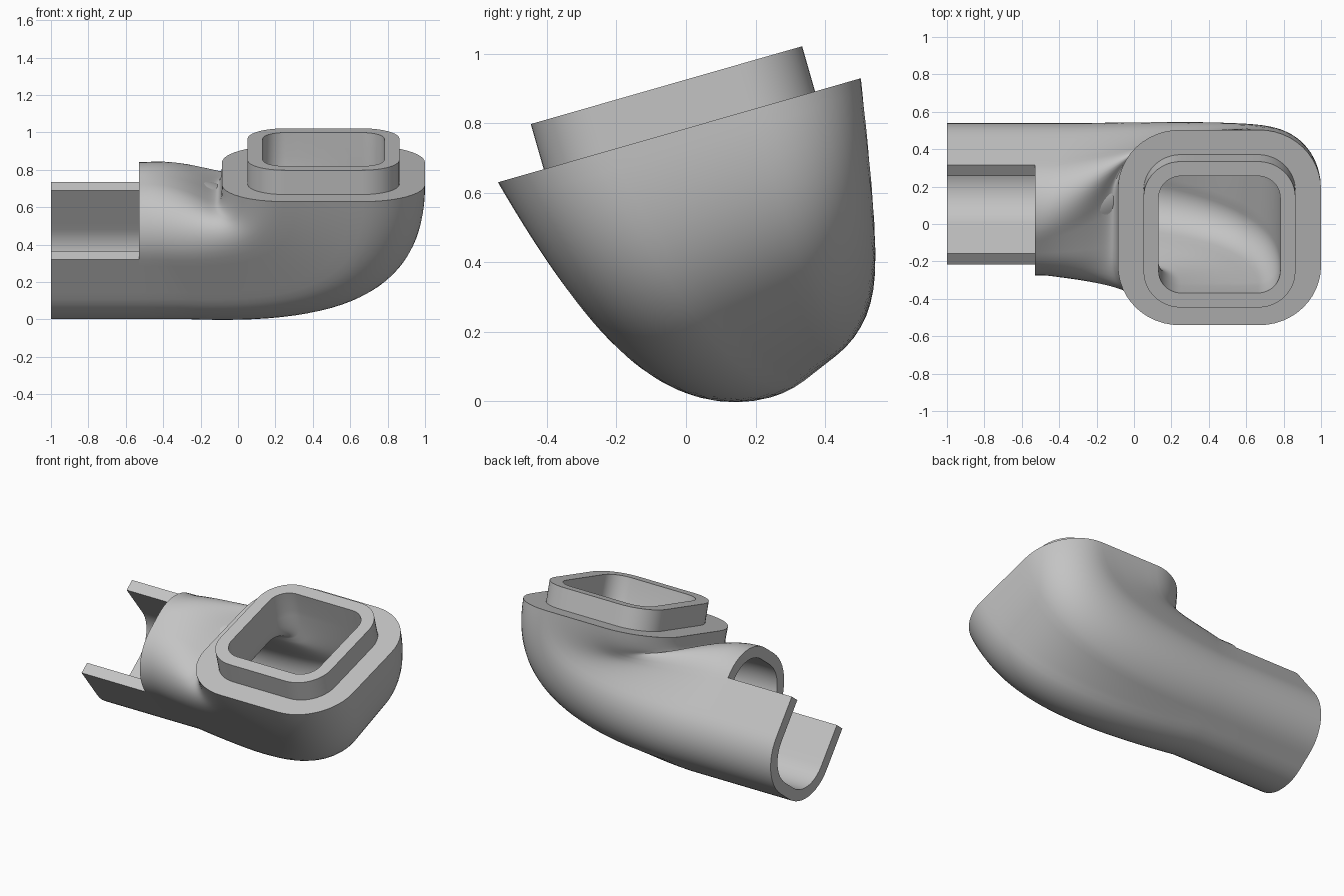
import bpy, bmesh, math
from mathutils import Vector

cube = bpy.data.objects.get("Cube")
if cube:
    bpy.data.objects.remove(cube, do_unlink=True)

ARC, FLAT, STEPS = 12, 5, 28
CUT_X, END_X = -0.53, -1.0

# Tube frame: opening direction leans to the front
lean, tilt = math.radians(38), math.radians(16)
tube_up = Vector((0, -math.sin(lean), math.cos(lean)))
tube_side = Vector((0, math.cos(lean), math.sin(lean)))
tube_centre = Vector((0, 0.132, 0.422))

# Outlet frame: tilted square flange
out_normal = Vector((0, -math.sin(tilt), math.cos(tilt)))
out_side = Vector((0, math.cos(tilt), math.sin(tilt)))
out_centre = Vector((0.457, -0.019, 0.78))

grey = bpy.data.materials.new("plain grey")
grey.use_nodes = True
colour = (0.55, 0.55, 0.55, 1)
grey.diffuse_color = colour
grey.node_tree.nodes["Principled BSDF"].inputs["Base Color"].default_value = colour


def rounded(half_side, half_up, r):
    """Rounded rectangle as (side, up) points, from the lower right corner."""
    corners = []
    for i, (sx, sy) in enumerate(((1, -1), (-1, -1), (-1, 1), (1, 1))):
        centre = Vector((sx * (half_side - r), sy * (half_up - r)))
        angles = [-math.pi / 2 * (i + k / ARC) for k in range(ARC + 1)]
        corners.append([centre + r * Vector((math.cos(a), math.sin(a))) for a in angles])
    points = []
    for i, corner in enumerate(corners):
        nxt = corners[(i + 1) % 4][0]
        points += corner
        points += [corner[-1].lerp(nxt, k / (FLAT + 1)) for k in range(1, FLAT + 1)]
    return points


def tube_ring(shape, x):
    return [tube_centre + tube_side * s + tube_up * u + Vector((x, 0, 0)) for s, u in shape]


def outlet_ring(shape, height):
    return [out_centre + out_side * s - Vector((u, 0, 0)) + out_normal * height
            for s, u in shape]


def elbow(shape, end, min_rise):
    """Rings sweeping from the cut end of the tube up to the outlet."""
    paths = []
    for a, b in zip(tube_ring(shape, CUT_X), end):
        start = a.copy()
        start.x = -0.5 + 0.25 * (b.x + 0.085) / 1.085
        drift = out_side * (b - a).dot(out_side) / 3
        rise = max(0.68 * (b - a).dot(out_normal), min_rise)
        p1 = start + Vector((0.76 * (b.x - start.x), 0, 0)) + drift
        p2 = b - drift - out_normal * rise
        path = [a]
        for k in range(STEPS + 1):
            t = k / STEPS
            w = 1 - t
            path.append(start * w**3 + p1 * 3 * w * w * t + p2 * 3 * w * t * t + b * t**3)
        paths.append(path)
    return [list(ring) for ring in zip(*paths)]


def build(name, rings, loop_rings, cap=False):
    bm = bmesh.new()
    rows = [[bm.verts.new(p) for p in ring] for ring in rings]
    count = len(rows[0])
    for i in range(len(rows) if loop_rings else len(rows) - 1):
        a, b = rows[i], rows[(i + 1) % len(rows)]
        for k in range(count):
            j = (k + 1) % count
            bm.faces.new((a[k], a[j], b[j], b[k]))
    if cap:
        # End cap as a strip of quads between the outer and inner walls
        row = rows[0]
        for k in range(count // 2 - 1):
            bm.faces.new((row[k], row[k + 1], row[count - 2 - k], row[count - 1 - k]))
    bmesh.ops.recalc_face_normals(bm, faces=bm.faces)
    mesh = bpy.data.meshes.new(name)
    bm.to_mesh(mesh)
    bm.free()
    mesh.materials.append(grey)
    obj = bpy.data.objects.new(name, mesh)
    bpy.context.collection.objects.link(obj)
    bpy.ops.object.select_all(action="DESELECT")
    obj.select_set(True)
    bpy.context.view_layer.objects.active = obj
    bpy.ops.object.shade_smooth_by_angle(angle=math.radians(35))


# Tube sections share corner centres so the wall is even
outer = rounded(0.337, 0.4135, 0.28)
inner = rounded(0.264, 0.3405, 0.207)
flange = rounded(0.543, 0.543, 0.33)
neck = rounded(0.406, 0.406, 0.2)
bore = rounded(0.325, 0.325, 0.12)

# Elbow duct: outside, flange, neck, then back down the inside
outside = elbow(outer, outlet_ring(flange, 0), 0.24)
inside = elbow(inner, outlet_ring(bore, 0), 0.36)
build("elbow_duct", outside + [outlet_ring(neck, 0), outlet_ring(neck, 0.135),
                               outlet_ring(bore, 0.135)] + inside[::-1], True)

# Open trough: the lower part of the tube section carried on to the end
lower = 2 * (ARC + 1) + 2 * FLAT + 1
profile = [s[-(FLAT + 1):] + s[:lower] for s in (outer, inner)]
u_shape = profile[0] + profile[1][::-1]
build("open_trough", [tube_ring(u_shape, x) for x in (END_X, CUT_X)], False, True)
